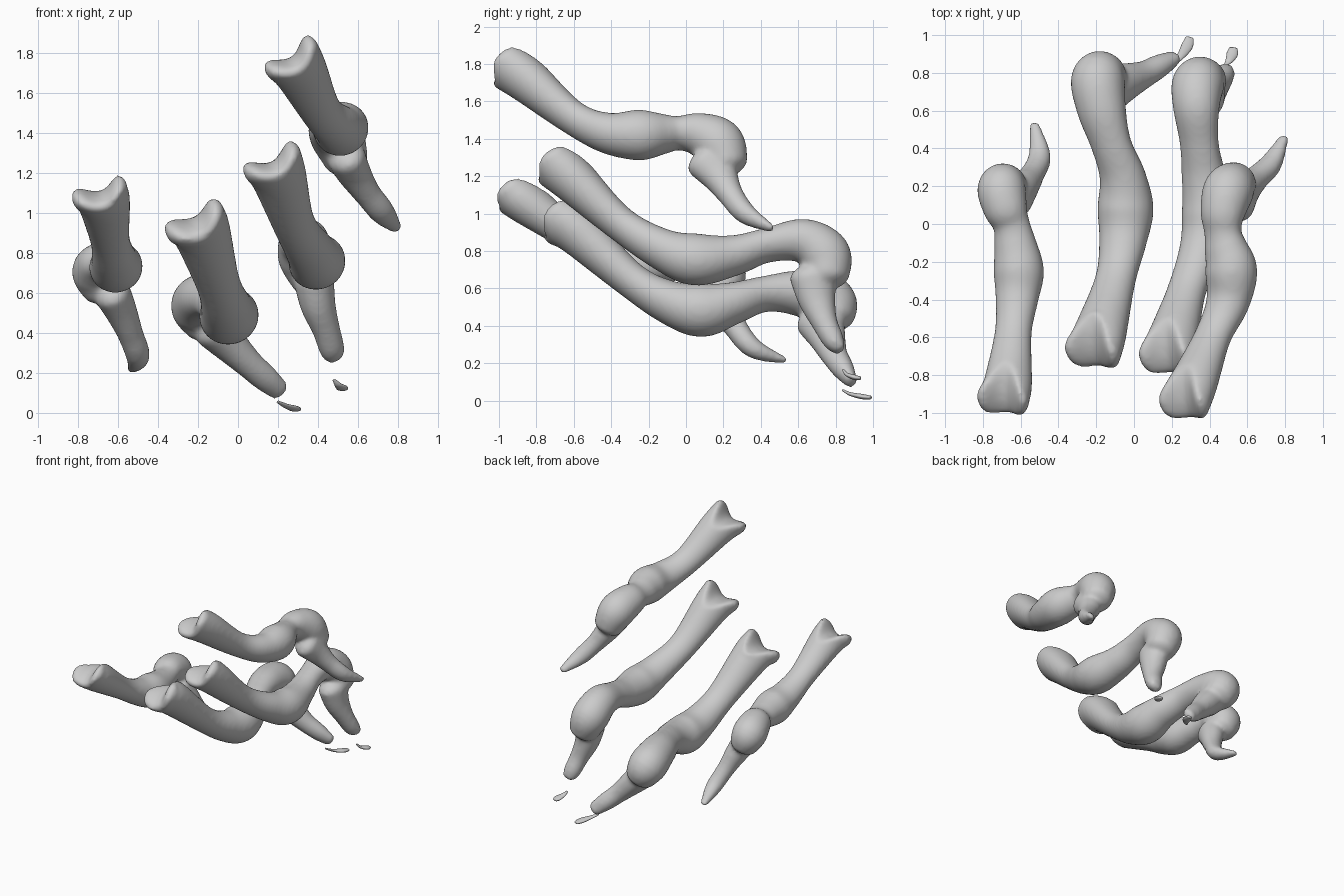
import bpy, bmesh, math
from mathutils import Vector

if "Cube" in bpy.data.objects:
    bpy.data.objects.remove(bpy.data.objects["Cube"])

SIDES, STEPS = 28, 7


def spline(rows):
    """Catmull-Rom interpolation through rows of (x, y, z, half width, half height)."""
    p = [rows[0]] + rows + [rows[-1]]
    out = []
    for i in range(1, len(p) - 2):
        for s in range(STEPS):
            t = s / STEPS
            out.append([0.5 * (2 * b + (c - a) * t + (2 * a - 5 * b + 4 * c - d) * t * t
                               + (3 * b - a - 3 * c + d) * t ** 3)
                        for a, b, c, d in zip(p[i - 1], p[i], p[i + 1], p[i + 2])])
    return out + [list(rows[-1])]


def loft(bm, centres, radii, scale=1, roll=0.0, fork=0.0):
    """Elliptical tube along centres; fork splits the first end into two rounded lobes."""
    rows = spline([list(c) + [r * scale for r in rr] for c, rr in zip(centres, radii)])
    pts = [Vector(r[:3]) for r in rows]
    n = len(rows)
    rings = []
    for i, r in enumerate(rows):
        t = (pts[min(i + 1, n - 1)] - pts[max(i - 1, 0)]).normalized()
        lat = Vector((math.cos(roll), 0, math.sin(roll)))
        lat = (lat - t * lat.dot(t)).normalized()
        up = lat.cross(t)
        k = fork * max(0, 1 - i / (1.5 * STEPS))
        levels = [(1, 0)]
        cap = [(math.cos(a), math.sin(a) * 0.6 * r[4]) for a in (0.3, 0.6, 0.9, 1.2, 1.4, 1.52)]
        if i == 0:
            levels = [(s, -o) for s, o in reversed(cap)] + levels
        elif i == n - 1:
            levels += cap
        for s, o in levels:
            ring = []
            for j in range(SIDES):
                a = math.tau * j / SIDES
                u, v = math.cos(a) * s, math.sin(a) * s
                # two side lobes, with the notch filled on the underside
                lobe = 2.4 * u * u - 1.6 * u ** 4 - 0.35 - 0.75 * v * (1 - u * u)
                ring.append(bm.verts.new(pts[i] + lat * u * r[3] + up * v * r[4]
                                         + t * (o - k * lobe)))
            rings.append(ring)
    for a, b in zip(rings, rings[1:]):
        for j in range(SIDES):
            m = (j + 1) % SIDES
            bm.faces.new((a[j], a[m], b[m], b[j]))
    bm.faces.new(rings[0][::-1])
    bm.faces.new(rings[-1])


def finish(bm, name, merge=True):
    bmesh.ops.recalc_face_normals(bm, faces=bm.faces[:])
    me = bpy.data.meshes.new(name)
    bm.to_mesh(me)
    bm.free()
    ob = bpy.data.objects.new(name, me)
    bpy.context.collection.objects.link(ob)
    for f in me.polygons:
        f.use_smooth = True
    if merge:
        # fuse the bones of one finger into a continuous organic skin
        m = ob.modifiers.new("fuse", 'REMESH')
        m.mode, m.voxel_size, m.use_smooth_shade = 'VOXEL', 0.014, True
        s = ob.modifiers.new("soften", 'SMOOTH')
        s.factor, s.iterations = 0.5, 10
    return ob


# shared bone thickness: forked head, neck, shaft, bulge, waist, knuckle
BONE = [(.155, .122), (.138, .118), (.106, .09), (.122, .108), (.143, .137),
        (.12, .106), (.106, .088), (.125, .115), (.138, .138), (.115, .115)]
TIP = [(.1, .125), (.088, .1), (.07, .07), (.064, .057), (.03, .02)]
BLUNT = TIP[:-1] + [(.05, .035)]

# outer finger, low
A = [(-.68, -.885, 1.075), (-.665, -.82, 1.03), (-.64, -.58, .865), (-.62, -.4, .77), (-.61, -.25, .73),
     (-.63, -.1, .73), (-.65, 0, .74), (-.68, .08, .745), (-.7, .185, .7), (-.67, .21, .62)]
A_TIP = [(-.63, .14, .6), (-.59, .19, .52), (-.54, .26, .4), (-.5, .36, .28), (-.53, .53, .215)]
# long finger, lowest
B = [(-.2, -.63, .935), (-.175, -.56, .885), (-.1, -.3, .65), (-.06, -.1, .53), (-.045, .08, .485),
     (-.06, .25, .52), (-.12, .42, .57), (-.17, .6, .575), (-.19, .76, .53), (-.15, .79, .45)]
B_TIP = [(-.12, .72, .42), (-.05, .75, .35), (.05, .79, .25), (.14, .84, .17), (.21, .88, .11)]
# long finger, middle
C = [(.185, -.66, 1.225), (.21, -.59, 1.165), (.28, -.35, .945), (.36, -.13, .81), (.395, .05, .755),
     (.37, .25, .775), (.345, .43, .83), (.33, .62, .855), (.34, .74, .78), (.38, .76, .67)]
C_TIP = [(.38, .68, .66), (.4, .7, .54), (.44, .74, .42), (.47, .79, .32), (.485, .82, .28)]
# upper finger
D = [(.285, -.905, 1.75), (.32, -.83, 1.695), (.415, -.6, 1.51), (.495, -.42, 1.43), (.515, -.25, 1.42),
     (.485, -.12, 1.425), (.47, -.04, 1.43), (.47, .06, 1.425), (.5, .175, 1.375), (.54, .22, 1.27)]
D_TIP = [(.54, .12, 1.28), (.58, .18, 1.2), (.645, .24, 1.1), (.725, .32, 1.0), (.795, .46, .92)]

for name, bone, tip, tip_r, size, roll in (
        ("outer_finger_bone", A, A_TIP, TIP, .94, 15),
        ("lowest_finger_bone", B, B_TIP, BLUNT, 1.05, 25),
        ("middle_finger_bone", C, C_TIP, BLUNT, 1.01, 28),
        ("upper_finger_bone", D, D_TIP, TIP, .98, 33)):
    bm = bmesh.new()
    loft(bm, bone, BONE, size, math.radians(roll), fork=.11)
    loft(bm, tip, tip_r, size, math.radians(roll))
    finish(bm, name)

# loose slivers at the ends of the two long fingers
SLIVER = [(.008, .006), (.018, .01), (.03, .014), (.022, .01)]
for name, path in (
        ("lowest_finger_sliver", [(.2, .84, .055), (.24, .88, .035), (.28, .94, .022), (.295, .985, .017)]),
        ("middle_finger_sliver", [(.48, .84, .165), (.5, .86, .14), (.52, .9, .125), (.525, .93, .12)])):
    bm = bmesh.new()
    loft(bm, path, SLIVER)
    finish(bm, name, merge=False)
